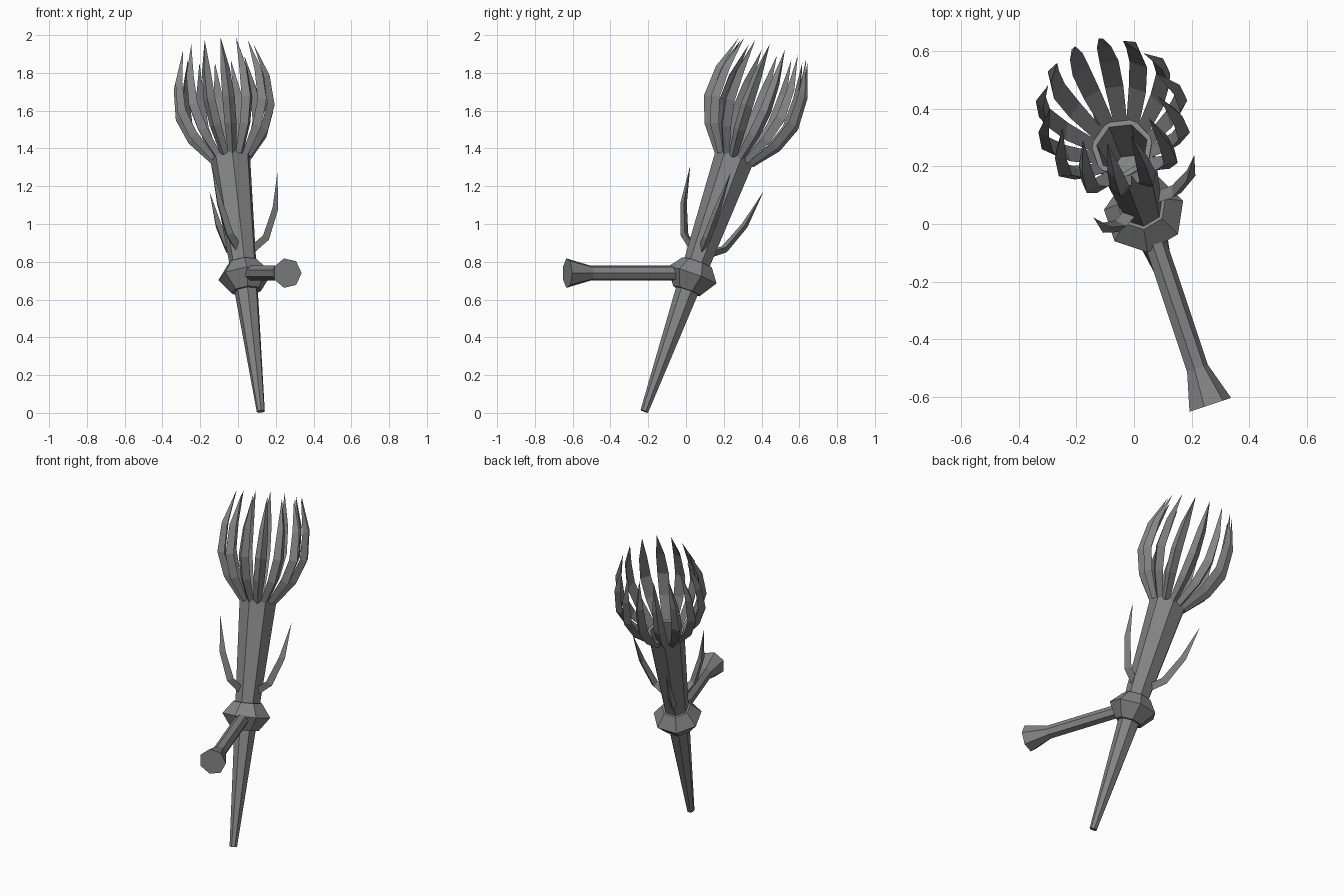
import bpy, bmesh
from math import sin, cos, tau, radians
from mathutils import Matrix, Vector

if "Cube" in bpy.data.objects:
    bpy.data.objects.remove(bpy.data.objects["Cube"], do_unlink=True)

SIDES = 7
GREY = (0.23, 0.23, 0.23, 1)
iron = bpy.data.materials.new("grey iron")
iron.use_nodes = True
iron.diffuse_color = GREY
iron.node_tree.nodes["Principled BSDF"].inputs["Base Color"].default_value = GREY

# Shared placement: whole sconce is turned about z, the torch also leans back
TURN = Matrix.Rotation(radians(18.5), 4, 'Z')
LEAN = TURN @ Matrix.Translation((0.045, -0.247, 0.008)) @ Matrix.Rotation(radians(-20.6), 4, 'X')
ARM = TURN @ Matrix.Translation((0.048, 0.027, 0.74)) @ Matrix.Rotation(radians(90), 4, 'X')


def finish(name, bm, matrix):
    bmesh.ops.recalc_face_normals(bm, faces=bm.faces)
    mesh = bpy.data.meshes.new(name)
    bm.to_mesh(mesh)
    bm.free()
    mesh.transform(matrix)
    mesh.materials.append(iron)
    bpy.context.collection.objects.link(bpy.data.objects.new(name, mesh))


def bridge(bm, a, b):
    for i in range(len(a)):
        j = (i + 1) % len(a)
        bm.faces.new((a[i], a[j], b[j], b[i]))


def turned(name, profile, matrix):
    """Seven-sided solid from (height, radius) pairs."""
    bm = bmesh.new()
    rings = [[bm.verts.new((r * cos(tau * k / SIDES), r * sin(tau * k / SIDES), h))
              for k in range(SIDES)] for h, r in profile]
    for a, b in zip(rings, rings[1:]):
        bridge(bm, a, b)
    bm.faces.new(rings[0])
    bm.faces.new(rings[-1])
    finish(name, bm, matrix)


def claw(name, path, angle):
    """Ridged spike along (height, radius, width, depth) stations to a point."""
    bm = bmesh.new()
    out = Vector((cos(angle), sin(angle), 0))
    side = Vector((-sin(angle), cos(angle), 0))
    up = Vector((0, 0, 1))
    spots = [out * p[1] + up * p[0] for p in path]
    rings = []
    for i, (h, r, w, d) in enumerate(path[:-1]):
        along = (spots[i + 1] - spots[max(i - 1, 0)]).normalized()
        inner = spots[i] - side.cross(along).normalized() * d * -1 \
            if side.cross(along).dot(out) < 0 else spots[i] - side.cross(along).normalized() * d
        rings.append([bm.verts.new(p) for p in
                      (spots[i], inner + side * w / 2, inner - side * w / 2)])
    for a, b in zip(rings, rings[1:]):
        bridge(bm, a, b)
    tip = bm.verts.new(spots[-1])
    last = rings[-1]
    for i in range(3):
        bm.faces.new((last[i], last[(i + 1) % 3], tip))
    bm.faces.new(rings[0])
    finish(name, bm, LEAN)


# Tapered shaft with a hollow mouth, and the collar around it
turned("shaft", [(0, 0.022), (1.45, 0.11), (1.45, 0.09), (1.2, 0.065)], LEAN)
turned("collar", [(0.68, 0.08), (0.765, 0.142), (0.84, 0.085)], LEAN)

# Wall arm with flared foot
turned("wall_arm", [(0, 0.04), (0.571, 0.04), (0.705, 0.08)], ARM)

# Basket of claws around the mouth
BASKET = [(1.42, 0.108, 0.046, 0.02), (1.55, 0.213, 0.064, 0.035), (1.69, 0.266, 0.066, 0.035),
          (1.86, 0.258, 0.05, 0.03), (2.045, 0.193, 0, 0)]
for k in range(2 * SIDES):
    claw(f"basket_claw_{k + 1}", BASKET, tau * k / (2 * SIDES))

# Three thorns above the collar
THORN = [(0.88, 0.05, 0.045, 0.035), (0.955, 0.15, 0.045, 0.035),
         (1.12, 0.218, 0.036, 0.03), (1.33, 0.238, 0, 0)]
for k in range(3):
    claw(f"thorn_{k + 1}", THORN, radians(-16) + tau * k / 3)
